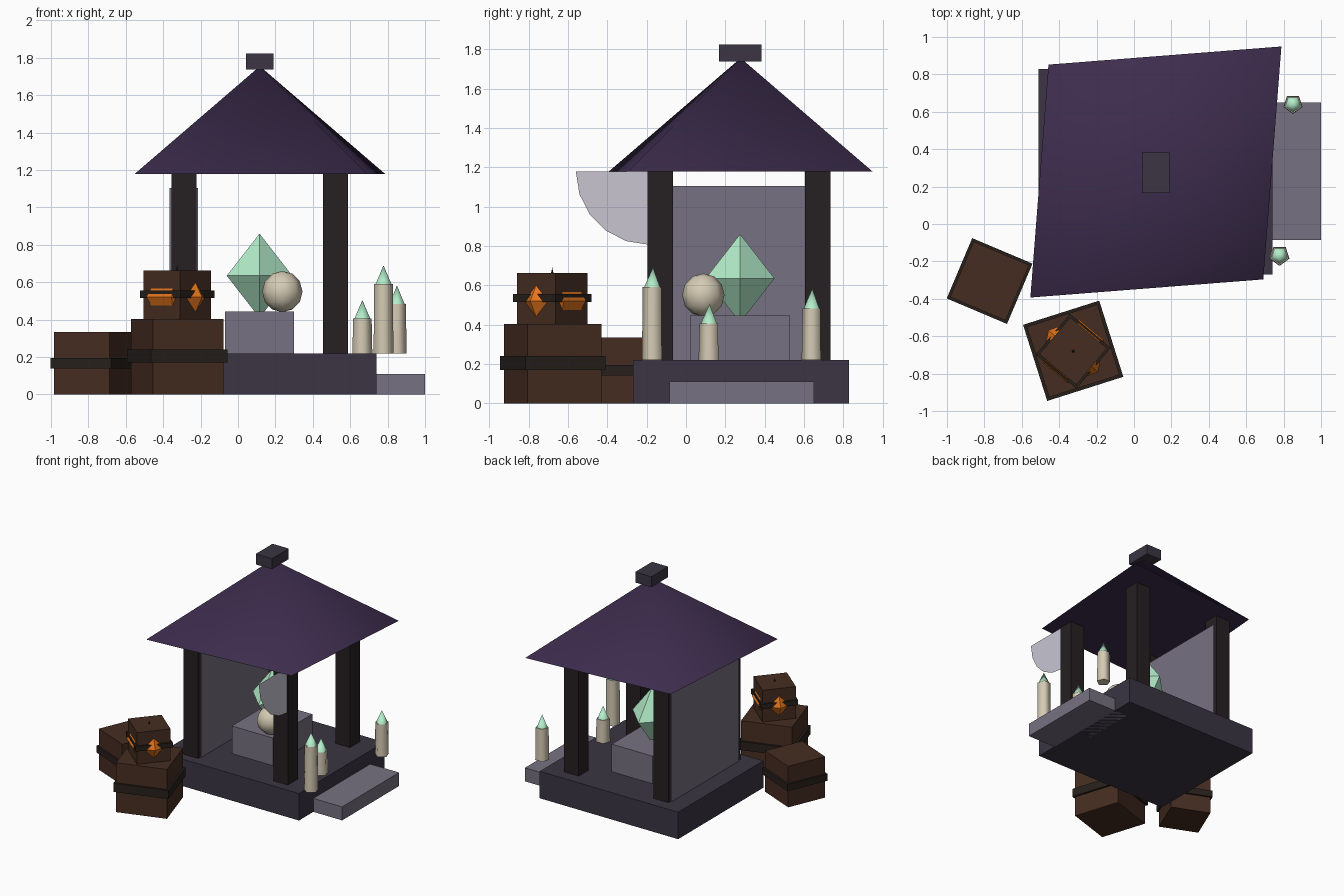
import bpy, math
from math import radians, cos, sin, pi

if "Cube" in bpy.data.objects:
    bpy.data.objects.remove(bpy.data.objects["Cube"])

def material(name, rgb):
    m = bpy.data.materials.new(name)
    m.diffuse_color = (*[c ** 2.2 for c in rgb], 1)   # display colour to linear
    return m

ROOF = material("roof_purple", (0.25, 0.19, 0.31))
SLATE = material("dark_stone", (0.24, 0.22, 0.27))
STONE = material("light_stone", (0.46, 0.44, 0.50))
TIMBER = material("dark_timber", (0.165, 0.145, 0.15))
CRATE = material("crate_wood", (0.28, 0.19, 0.15))
BAND = material("crate_band", (0.17, 0.145, 0.13))
GLOW = material("orange_glow", (0.88, 0.45, 0.13))
MINT = material("mint_crystal", (0.70, 0.93, 0.79))
WAX = material("bone_wax", (0.83, 0.79, 0.70))
CLOTH = material("pale_cloth", (0.46, 0.44, 0.50))
CLOTH.diffuse_color = (0.58, 0.56, 0.64, 1)

def mesh_object(name, verts, faces, mat, loc=(0, 0, 0)):
    me = bpy.data.meshes.new(name)
    me.from_pydata(verts, [], faces)
    me.materials.append(mat)
    ob = bpy.data.objects.new(name, me)
    ob.location = loc
    bpy.context.collection.objects.link(ob)
    return ob

def smooth(ob, degrees):
    bpy.ops.object.select_all(action='DESELECT')
    ob.select_set(True)
    bpy.context.view_layer.objects.active = ob
    bpy.ops.object.shade_smooth_by_angle(angle=radians(degrees))

def box(name, x, y, z, mat):
    """Box from x, y and z ranges."""
    v = [(a, b, c) for c in z for b in y for a in x]
    f = [(0, 2, 3, 1), (4, 5, 7, 6), (0, 1, 5, 4), (1, 3, 7, 5), (3, 2, 6, 7), (2, 0, 4, 6)]
    return mesh_object(name, v, f, mat)

def turned_box(name, cx, cy, side, z, angle, mat):
    h = side / 2
    ob = box(name, (-h, h), (-h, h), z, mat)
    ob.location = (cx, cy, 0)
    ob.rotation_euler.z = radians(angle)
    return ob

def lathe(name, profile, sides, start, mat, loc):
    """Closed faceted solid of (radius, z) points, bottom to top."""
    verts, rings, faces = [], [], []
    for r, z in profile:
        n = sides if r > 1e-6 else 1
        rings.append([len(verts) + i for i in range(n)])
        for i in range(n):
            a = radians(start) + 2 * pi * i / sides
            verts.append((r * cos(a), r * sin(a), z))
    for lo, hi in zip(rings, rings[1:]):
        for i in range(sides):
            j = (i + 1) % sides
            if len(lo) == 1:
                faces.append((lo[0], hi[j], hi[i]))
            elif len(hi) == 1:
                faces.append((lo[i], lo[j], hi[0]))
            else:
                faces.append((lo[i], lo[j], hi[j], hi[i]))
    if len(rings[0]) > 1:
        faces.append(rings[0][::-1])
    if len(rings[-1]) > 1:
        faces.append(rings[-1])
    return mesh_object(name, verts, faces, mat, loc)

def ball_profile(r, rings, rz):
    pts = [(r * sin(pi * i / rings), -rz * cos(pi * i / rings)) for i in range(1, rings)]
    return [(0, -rz)] + pts + [(0, rz)]

# Platform, step, pedestal and side wall
box("platform", (-0.51, 0.74), (-0.27, 0.83), (0, 0.22), SLATE)
box("step", (0.62, 1.0), (-0.085, 0.65), (0, 0.11), STONE)
box("pedestal", (-0.07, 0.30), (0.02, 0.53), (0.22, 0.445), STONE)
box("side_wall", (-0.365, -0.215), (-0.165, 0.71), (0.22, 1.105), STONE)

# Four pillars
for x in (-0.355, 0.455):
    for y in (-0.195, 0.605):
        box("pillar", (x, x + 0.132), (y, y + 0.13), (0.22, 1.19), TIMBER)

# Roof: four-sided cone, stretched along one diagonal, with a cap block
roof = lathe("roof", [(1, 1.178), (0, 1.755)], 4, 0, ROOF, (0.117, 0.278, 0))
roof.rotation_euler.z = radians(45)
roof.scale = (0.949, 0.812, 1)
smooth(roof, 70)
box("roof_cap", (0.044, 0.19), (0.167, 0.383), (1.738, 1.824), SLATE)

# Quarter-round hanging sheet beside the front right pillar
arc = [(0, -0.372 * cos(radians(a)), -0.372 * sin(radians(a))) for a in range(0, 91, 18)]
mesh_object("hanging_sheet", [(0, 0, 0)] + arc, [tuple(range(7))], CLOTH, (0.58, -0.188, 1.178))

# Crystal and orb on the pedestal
lathe("crystal", [(0, -0.225), (0.175, 0), (0, 0.225)], 4, 0, MINT, (0.115, 0.275, 0.635))
orb = lathe("orb", ball_profile(0.108, 6, 0.11), 8, 0, WAX, (0.237, 0.088, 0.55))
smooth(orb, 60)

# Candles with flames
for x, y, r, top in ((0.665, 0.12, 0.056, 0.405), (0.778, -0.168, 0.056, 0.59), (0.85, 0.642, 0.054, 0.483)):
    smooth(lathe("candle", [(r, 0.22), (r * 0.93, top)], 5, -90, WAX, (x, y, 0)), 75)
    smooth(lathe("flame", [(r * 0.8, top), (0, top + 0.1)], 5, -90, MINT, (x, y, 0)), 75)

# Crates with bands: centre, side, height, turn, band range, band side
for name, cx, cy, side, z, turn, band, bside in (
        ("left_crate", -0.772, -0.305, 0.322, (0, 0.335), -22.9, (0.14, 0.195), 0.35),
        ("front_crate", -0.325, -0.678, 0.395, (0, 0.403), 17.6, (0.17, 0.24), 0.427),
        ("top_crate", -0.325, -0.68, 0.256, (0.403, 0.662), -40, (0.515, 0.555), 0.284)):
    turned_box(name, cx, cy, side, z, turn, CRATE)
    turned_box(name + "_band", cx, cy, bside, band, turn, BAND)

# Glowing core poking through the sides of the small crate, and its lid pin
lathe("glow_core", ball_profile(0.174, 4, 0.125), 6, 20, GLOW, (-0.325, -0.68, 0.52))
lathe("lid_pin", [(0.01, 0.65), (0, 0.69)], 6, 0, BAND, (-0.325, -0.68, 0))

for m in bpy.data.materials:
    if m.users and not m.is_grease_pencil:
        m.use_nodes = True
        m.node_tree.nodes["Principled BSDF"].inputs["Base Color"].default_value = m.diffuse_color
